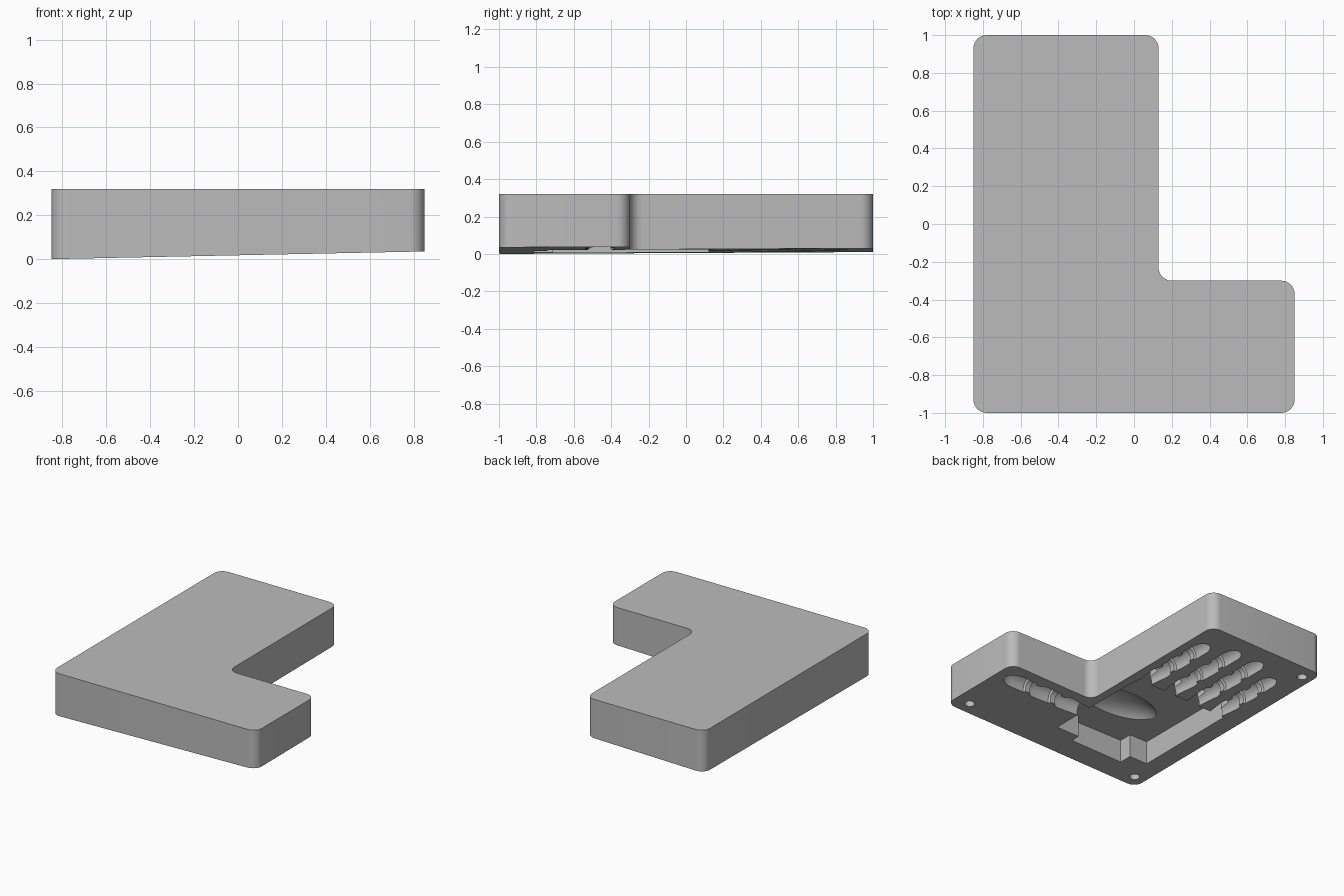
import bpy, bmesh, math
from mathutils import Matrix, Vector

if "Cube" in bpy.data.objects:
    bpy.data.objects.remove(bpy.data.objects["Cube"], do_unlink=True)

TOP = 0.32

grey = bpy.data.materials.new("plain_grey")
grey.use_nodes = True
grey.diffuse_color = (0.5, 0.5, 0.5, 1)
grey.node_tree.nodes["Principled BSDF"].inputs["Base Color"].default_value = (0.5, 0.5, 0.5, 1)


def rim(x, y):
    """Height of the gently sloping parting face."""
    return 0.0206 * (x + 0.85) + 0.005 * (y + 1)


def to_object(name, bm):
    bmesh.ops.recalc_face_normals(bm, faces=bm.faces)
    mesh = bpy.data.meshes.new(name)
    bm.to_mesh(mesh)
    bm.free()
    obj = bpy.data.objects.new(name, mesh)
    obj.data.materials.append(grey)
    bpy.context.collection.objects.link(obj)
    return obj


def prism(outline, z0, z1):
    bm = bmesh.new()
    face = bm.faces.new([bm.verts.new((x, y, z0)) for x, y in outline])
    ext = bmesh.ops.extrude_face_region(bm, geom=[face])
    for v in ext["geom"]:
        if isinstance(v, bmesh.types.BMVert):
            v.co.z = z1
    return bm


def lathe(profile, start, direction, sides=24):
    """Closed turned shape along a horizontal direction, from (distance, radius) pairs."""
    bm = bmesh.new()
    axis = Vector(direction).normalized()
    side = axis.cross(Vector((0, 0, 1)))
    rings = []
    for t, r in profile:
        ring = []
        for i in range(sides):
            a = 2 * math.pi * (i + 0.5) / sides
            offset = side * math.cos(a) + Vector((0, 0, 1)) * math.sin(a)
            ring.append(bm.verts.new(Vector(start) + axis * t + offset * r))
        rings.append(ring)
    for a, b in zip(rings, rings[1:]):
        for i in range(sides):
            j = (i + 1) % sides
            bm.faces.new((a[i], a[j], b[j], b[i]))
    bm.faces.new(rings[0])
    bm.faces.new(rings[-1])
    return bm


def digit_profile(length, r):
    """Three finger segments with stepped joints and a rounded tip."""
    pts = [(0, r * 0.75)]
    for share in (0.36, 0.66):
        t = length * share
        pts += [(t - 0.07, r), (t - 0.025, r * 0.92), (t - 0.02, r * 0.7),
                (t + 0.02, r * 0.7), (t + 0.025, r * 0.92)]
    tip = length - r * 1.3
    for k in range(6):
        a = math.radians(k * 16)
        pts.append((tip + r * 1.3 * math.sin(a), r * 0.92 * math.cos(a)))
    return pts


def cut(target, bm):
    cutter = to_object("cutter", bm)
    cutter.hide_render = True
    mod = target.modifiers.new("cut", "BOOLEAN")
    mod.operation = "DIFFERENCE"
    mod.solver = "EXACT"
    mod.object = cutter
    bpy.context.view_layer.objects.active = target
    bpy.ops.object.modifier_apply(modifier=mod.name)
    bpy.data.objects.remove(cutter, do_unlink=True)


# L-shaped block with rounded upright corners and a sloping underside
bm = prism([(-0.85, -1), (0.85, -1), (0.85, -0.3), (0.13, -0.3), (0.13, 1), (-0.85, 1)], 0, TOP)
upright = [e for e in bm.edges if abs(e.verts[0].co.z - e.verts[1].co.z) > 0.1]
bmesh.ops.bevel(bm, geom=upright, offset=0.07, offset_type="OFFSET", segments=8,
                profile=0.5, affect="EDGES")
for v in bm.verts:
    if v.co.z < 0.1:
        v.co.z = rim(v.co.x, v.co.y)
block = to_object("mold_block", bm)

# Palm pocket with stepped wrist end
cut(block, prism([(0.06, 0.12), (-0.71, 0.12), (-0.71, -0.71), (-0.56, -0.71), (-0.56, -0.81),
                  (-0.12, -0.81), (-0.12, -0.74), (0.07, -0.74), (0.07, -0.16)], -0.1, 0.18))

# Thumb mound hollow
bm = bmesh.new()
bmesh.ops.create_uvsphere(bm, u_segments=32, v_segments=16, radius=1,
                          matrix=Matrix.Translation((-0.22, -0.42, 0.13))
                          @ Matrix.Diagonal((0.34, 0.17, 0.12, 1)))
cut(block, bm)

# Four finger channels and their knuckle slots
for x, tip in ((0.0, 0.8), (-0.22, 0.87), (-0.43, 0.86), (-0.64, 0.75)):
    start = 0.1
    cut(block, lathe(digit_profile(tip - start, 0.074), (x, start, rim(x, 0.4) + 0.025), (0, 1, 0)))
    w = 0.045
    cut(block, prism([(x - w, 0.1), (x + w, 0.1), (x + w, 0.2), (x - w, 0.2)], -0.1, 0.14))

# Thumb channel
cut(block, lathe(digit_profile(0.75, 0.085), (0.03, -0.46, 0.05), (1, 0, 0)))

# Locating holes in the corners
for x, y in ((0.73, -0.9), (-0.76, -0.9), (-0.77, 0.89)):
    bm = bmesh.new()
    bmesh.ops.create_cone(bm, cap_ends=True, segments=24, radius1=0.035, radius2=0.035,
                          depth=0.2, matrix=Matrix.Translation((x, y, 0.01)))
    cut(block, bm)

# Smooth curved walls, crisp edges
for o in bpy.context.selected_objects:
    o.select_set(False)
block.select_set(True)
bpy.context.view_layer.objects.active = block
bpy.ops.object.shade_smooth_by_angle(angle=math.radians(30))
